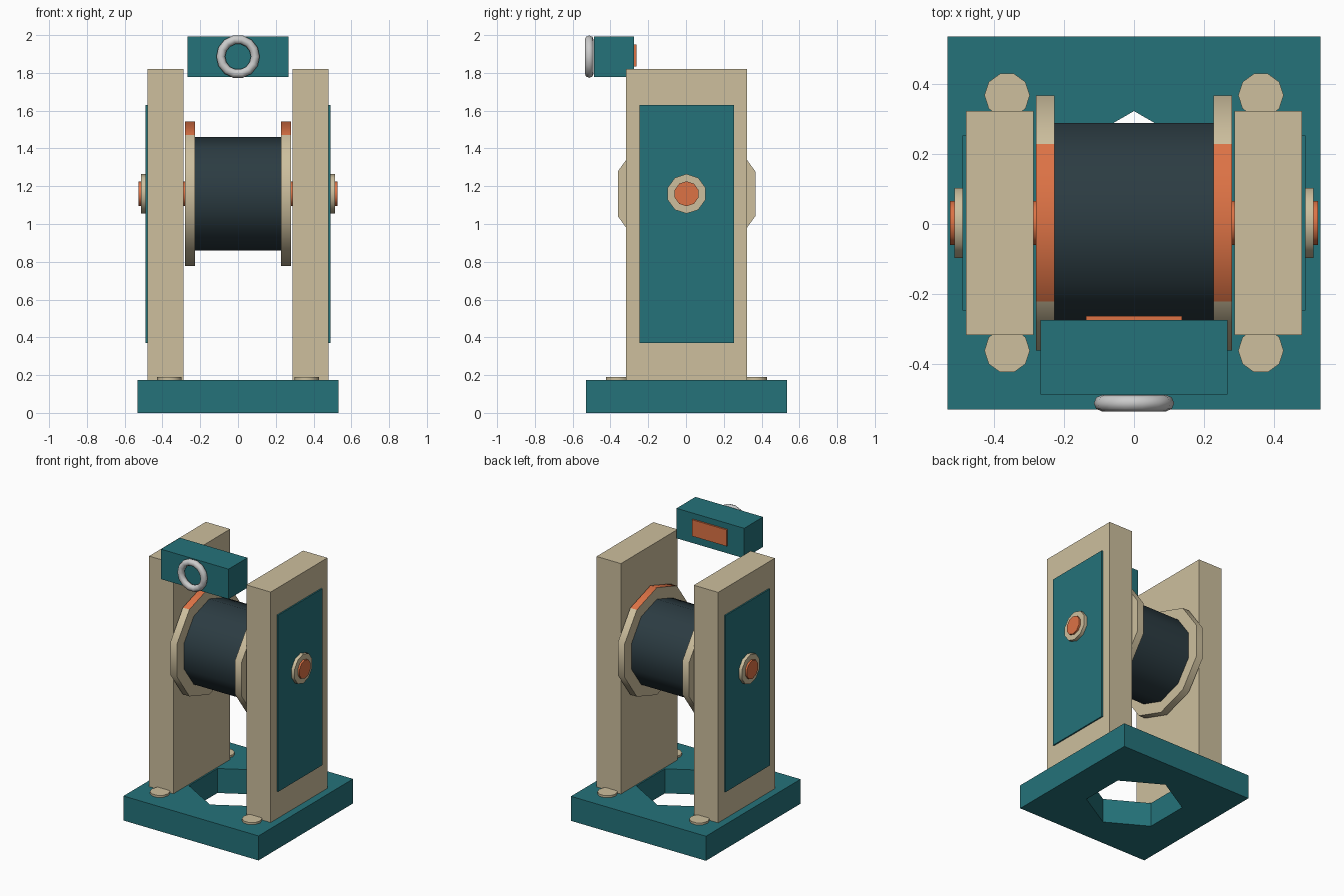
import bpy, bmesh, math

if "Cube" in bpy.data.objects:
    bpy.data.objects.remove(bpy.data.objects["Cube"])

Y = 0.003    # small shift that centres the model with the ring in front
AXLE_Z = 1.16


def colour(name, rgb):
    m = bpy.data.materials.new(name)
    m.diffuse_color = (*rgb, 1)
    m.use_nodes = True
    m.node_tree.nodes["Principled BSDF"].inputs["Base Color"].default_value = m.diffuse_color
    return m


TEAL = colour("teal", (0.018, 0.17, 0.195))
CREAM = colour("cream", (0.61, 0.52, 0.34))
ORANGE = colour("orange", (0.72, 0.17, 0.06))
DARK = colour("charcoal", (0.025, 0.045, 0.055))


def finish(name, bm, mat, smooth=False):
    bmesh.ops.recalc_face_normals(bm, faces=bm.faces)
    me = bpy.data.meshes.new(name)
    bm.to_mesh(me)
    bm.free()
    ob = bpy.data.objects.new(name, me)
    bpy.context.collection.objects.link(ob)
    if mat:
        me.materials.append(mat)
    if smooth:
        bpy.ops.object.select_all(action='DESELECT')
        ob.select_set(True)
        bpy.context.view_layer.objects.active = ob
        bpy.ops.object.shade_smooth_by_angle(angle=math.radians(40))
    return ob


def box(name, x, y, z, mat):
    bm = bmesh.new()
    bmesh.ops.create_cube(bm, size=1)
    for v in bm.verts:
        v.co = [(a + b) / 2 + c * (b - a) for (a, b), c in zip((x, y, z), v.co)]
    return finish(name, bm, mat)


def prism(name, n, r, start, axis, lo, hi, centre, mat, smooth=True):
    """n-sided prism along x or z; centre gives the other two coordinates."""
    bm = bmesh.new()
    rings = []
    for t in (lo, hi):
        ring = []
        for i in range(n):
            a = start + 2 * math.pi * i / n
            u, w = centre[0] + r * math.cos(a), centre[1] + r * math.sin(a)
            ring.append(bm.verts.new((t, u, w) if axis == 'x' else (u, w, t)))
        rings.append(ring)
        bm.faces.new(ring)
    for i in range(n):
        j = (i + 1) % n
        bm.faces.new((rings[0][i], rings[0][j], rings[1][j], rings[1][i]))
    return finish(name, bm, mat, smooth)


UP = math.pi / 2
HUB = (Y, AXLE_Z)

# base plate with a hexagonal opening
base = box("base", (-0.533, 0.533), (Y - 0.533, Y + 0.533), (0, 0.175), TEAL)
cutter = prism("base_hole_cutter", 6, 0.32, UP, 'z', -0.1, 0.3, (0, Y), TEAL, False)
mod = base.modifiers.new("hole", 'BOOLEAN')
mod.operation, mod.solver, mod.object = 'DIFFERENCE', 'EXACT', cutter
bpy.context.view_layer.objects.active = base
bpy.ops.object.modifier_apply(modifier="hole")
bpy.data.objects.remove(cutter)

# drum and axle
prism("drum", 10, 0.3, UP, 'x', -0.228, 0.228, HUB, DARK)
prism("axle", 10, 0.066, UP, 'x', -0.527, 0.527, HUB, ORANGE)

for side, s in (("left", -1), ("right", 1)):
    def span(a, b):
        return tuple(sorted((s * a, s * b)))

    # uprights with their outer panels and bearing rings
    box(f"{side}_upright", span(0.288, 0.48), (Y - 0.32, Y + 0.32), (0.175, 1.82), CREAM)
    box(f"{side}_panel", span(0.48, 0.49), (Y - 0.25, Y + 0.25), (0.37, 1.63), TEAL)
    prism(f"{side}_bearing", 10, 0.105, UP, 'x', *span(0.488, 0.514), HUB, CREAM)

    # drum flange, its two uppermost rim faces painted
    flange = prism(f"{side}_flange", 10, 0.383, UP, 'x', *span(0.228, 0.28), HUB, CREAM)
    flange.data.materials.append(ORANGE)
    for p in flange.data.polygons:
        if abs(p.normal.x) < 0.5 and p.center.z > AXLE_Z + 0.3:
            p.material_index = 1

    # bolts on the base
    for end, e in (("front", -1), ("back", 1)):
        prism(f"{side}_{end}_bolt", 10, 0.065, 0, 'z', 0.17, 0.19,
              (s * 0.363, Y + e * 0.365), CREAM)

# head block with rear strip
box("head_block", (-0.267, 0.267), (-0.488, -0.275), (1.778, 1.992), TEAL)
box("head_strip", (-0.137, 0.137), (-0.28, -0.263), (1.833, 1.95), ORANGE)

# guide ring on the front of the block
bpy.ops.mesh.primitive_torus_add(major_segments=14, minor_segments=8,
                                 major_radius=0.0915, minor_radius=0.0235,
                                 location=(0, -0.5125, 1.886), rotation=(UP, 0, 0))
ring = bpy.context.object
ring.name = "guide_ring"
bpy.ops.object.shade_smooth_by_angle(angle=math.radians(60))
